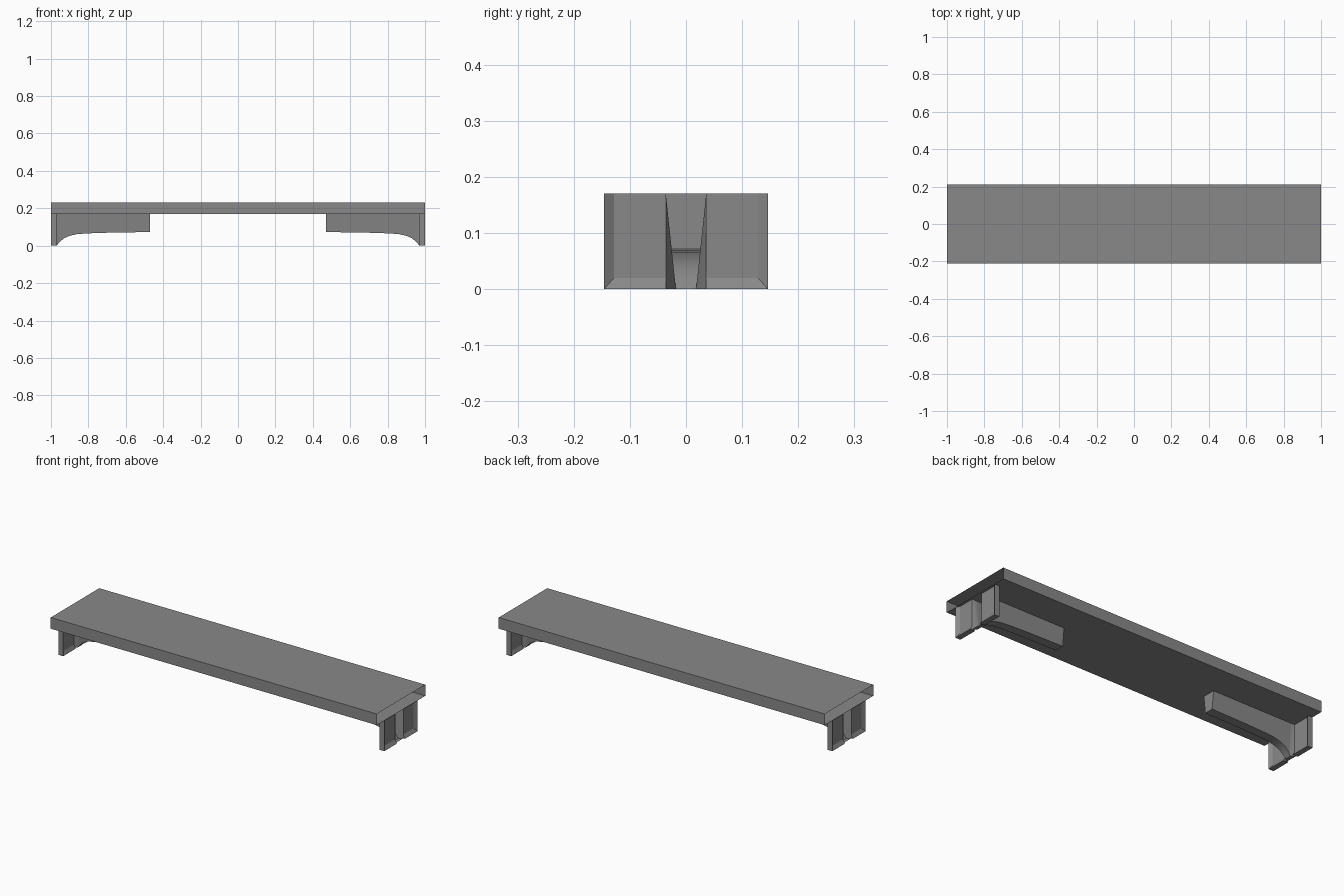
import bpy
import bmesh

if "Cube" in bpy.data.objects:
    bpy.data.objects.remove(bpy.data.objects["Cube"], do_unlink=True)

GREY = (0.25, 0.25, 0.25, 1)
grey = bpy.data.materials.new("mid_grey")
grey.use_nodes = True
grey.diffuse_color = GREY
grey.node_tree.nodes["Principled BSDF"].inputs["Base Color"].default_value = GREY

TOP, DECK_TOP = 0.17, 0.232
SLOT = 0.036            # half width of the slot in each end panel


def loft(name, sections, closed=False, cap_end=False, flip=False, fix_normals=False):
    """Skin a row of equal-length cross-sections."""
    bm = bmesh.new()
    rows = [[bm.verts.new(p) for p in s] for s in sections]
    n = len(rows[0])
    for a, b in zip(rows, rows[1:]):
        for i in range(n if closed else n - 1):
            j = (i + 1) % n
            bm.faces.new((a[i], a[j], b[j], b[i]))
    if cap_end:
        bm.faces.new(rows[-1])
        if closed:
            bm.faces.new(rows[0])
    if fix_normals:
        bmesh.ops.recalc_face_normals(bm, faces=bm.faces)
    if flip:
        bmesh.ops.reverse_faces(bm, faces=bm.faces)
    mesh = bpy.data.meshes.new(name)
    bm.to_mesh(mesh)
    bm.free()
    mesh.materials.append(grey)
    obj = bpy.data.objects.new(name, mesh)
    bpy.context.collection.objects.link(obj)
    return obj


# Deck: a flat rectangular tube, open at both ends
def deck_ring(x):
    w = 0.2125
    return [(x, -w, TOP), (x, w, TOP), (x, w, DECK_TOP), (x, -w, DECK_TOP)]


loft("deck", [deck_ring(-1), deck_ring(1)], closed=True, flip=True)


# End panel: sloped rim round the sides and bottom, thin web in between
def panel_half(name, sx, sy):
    # (x, y, z) offsets of the rim, from outer web round to inner web
    rim = [(0.988, 0.128, 0.02), (1.0, 0.146, 0), (0.97, 0.146, 0), (0.98, 0.128, 0.02)]

    def place(path):
        return [(sx * x, sy * y, z) for x, y, z in path]

    sections = [place([(x, y, TOP) for x, y, z in rim]),
                place(rim),
                place([(x, SLOT, z) for x, y, z in rim])]
    loft(name + "_rim", sections, cap_end=True, fix_normals=True)
    for side, x in (("outer", 0.988), ("inner", 0.98)):
        web = [place([(x, SLOT, 0.02), (x, 0.128, 0.02)]),
               place([(x, SLOT, TOP), (x, 0.128, TOP)])]
        outward = (side == "outer") == (sy > 0)
        loft(f"{name}_{side}_web", web, flip=not outward if sx > 0 else outward)


# Brace: hollow tapered trough with a curved underside, open to the outside
CURVE = [(0.97, 0), (0.955, 0.018), (0.93, 0.04), (0.9, 0.053), (0.86, 0.062),
         (0.8, 0.066), (0.68, 0.07), (0.47, 0.073)]


def brace(name, sx):
    def section(x, low, half):
        return [(sx * x, -SLOT, TOP), (sx * x, -half, low),
                (sx * x, half, low), (sx * x, SLOT, TOP)]

    sections = [section(0.99, 0, SLOT)]
    sections += [section(x, z, 0.018 + 0.018 * z / TOP) for x, z in CURVE]
    obj = loft(name, sections, cap_end=True, fix_normals=True)
    bpy.ops.object.select_all(action="DESELECT")
    obj.select_set(True)
    bpy.context.view_layer.objects.active = obj
    bpy.ops.object.shade_smooth_by_angle(angle=0.5)


for side, sx in (("left", 1), ("right", -1)):
    brace(side + "_brace", sx)
    for end, sy in (("front", -1), ("back", 1)):
        panel_half(f"{side}_{end}_panel", sx, sy)
